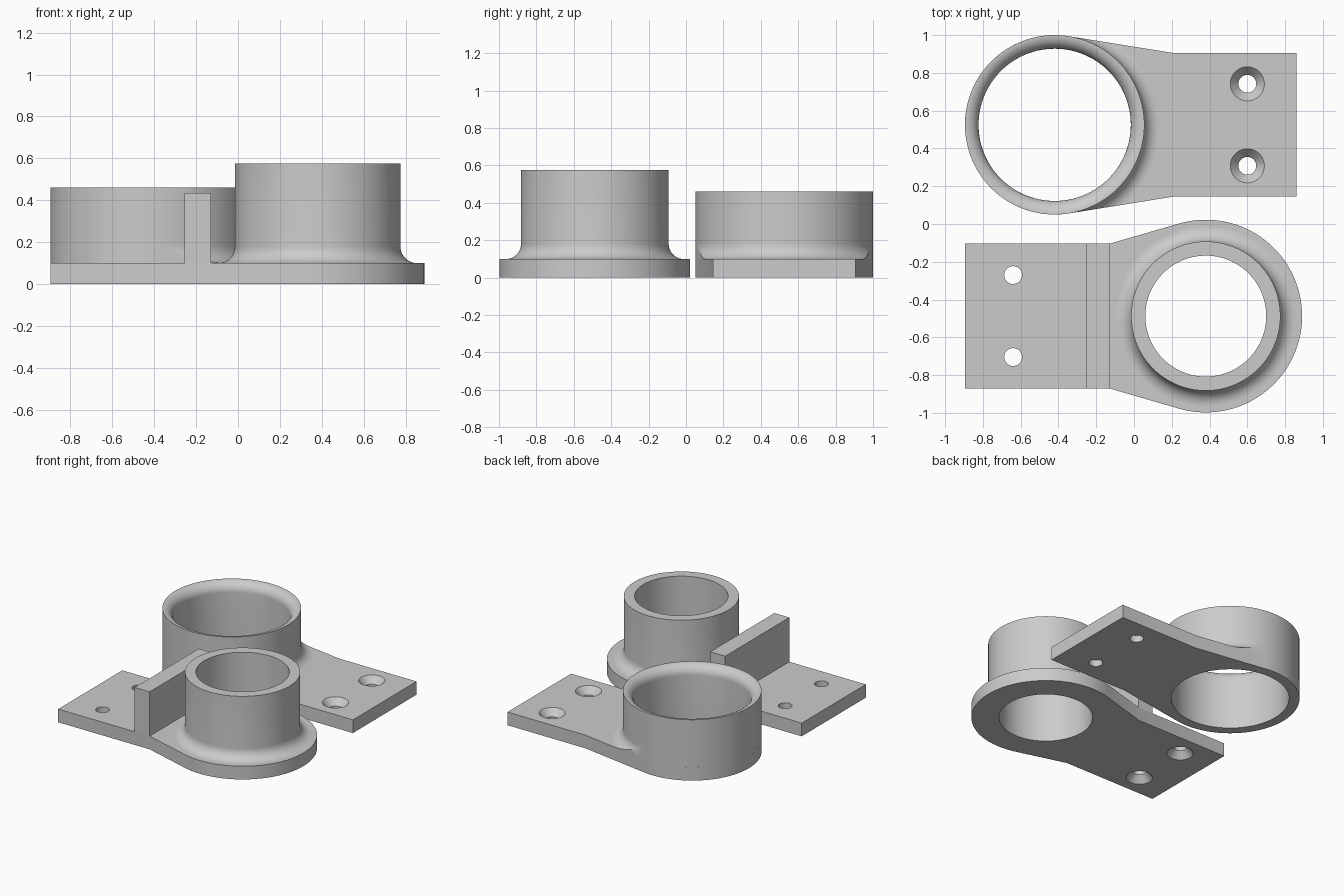
import bpy, bmesh, math
from mathutils import Matrix, Vector

SEG = 128
THICK = 0.10

cube = bpy.data.objects.get("Cube")
if cube:
    bpy.data.objects.remove(cube, do_unlink=True)

grey = bpy.data.materials.new("plain grey")
grey.use_nodes = True
colour = (0.6, 0.6, 0.6, 1)
grey.diffuse_color = colour
grey.node_tree.nodes["Principled BSDF"].inputs["Base Color"].default_value = colour


def finish(name, bm):
    bmesh.ops.recalc_face_normals(bm, faces=bm.faces)
    mesh = bpy.data.meshes.new(name)
    bm.to_mesh(mesh)
    bm.free()
    mesh.materials.append(grey)
    obj = bpy.data.objects.new(name, mesh)
    bpy.context.collection.objects.link(obj)
    return obj


def select(obj):
    bpy.ops.object.select_all(action='DESELECT')
    obj.select_set(True)
    bpy.context.view_layer.objects.active = obj


def smooth(obj):
    select(obj)
    bpy.ops.object.shade_smooth_by_angle(angle=math.radians(30))


def lathe(name, profile, centre):
    """Spin a closed (radius, height) profile around a vertical axis."""
    bm = bmesh.new()
    verts = [bm.verts.new((r, 0, z)) for r, z in profile]
    edges = [bm.edges.new((verts[i - 1], verts[i])) for i in range(len(verts))]
    bmesh.ops.spin(bm, geom=verts + edges, cent=(0, 0, 0), axis=(0, 0, 1),
                   angle=math.tau, steps=SEG)
    bmesh.ops.remove_doubles(bm, verts=bm.verts, dist=1e-5)
    bmesh.ops.translate(bm, verts=bm.verts, vec=(*centre, 0))
    return finish(name, bm)


def prism(name, outline, z0, z1):
    bm = bmesh.new()
    face = bm.faces.new([bm.verts.new((x, y, z0)) for x, y in outline])
    top = bmesh.ops.extrude_face_region(bm, geom=[face])["geom"]
    bmesh.ops.translate(bm, verts=[v for v in top if isinstance(v, bmesh.types.BMVert)],
                        vec=(0, 0, z1 - z0))
    return finish(name, bm)


def boolean(obj, tool, operation):
    mod = obj.modifiers.new("cut", 'BOOLEAN')
    mod.operation, mod.object, mod.solver = operation, tool, 'EXACT'
    select(obj)
    bpy.ops.object.modifier_apply(modifier=mod.name)
    bpy.data.objects.remove(tool, do_unlink=True)


def quarter(cr, cz, radius, start, end, steps=12):
    """Arc points in the (radius, height) plane, angles in degrees."""
    angles = [math.radians(start + (end - start) * i / steps) for i in range(steps + 1)]
    return [(cr + radius * math.cos(a), cz + radius * math.sin(a)) for a in angles]


def plate_outline(centre, side, radius, kink, end, half, arc=True):
    """Rectangle joined to a disc by tangent lines; side gives its direction in x."""
    cx, cy = centre
    a = math.atan2(half, kink) + math.acos(radius / math.hypot(kink, half))
    steps = 96 if arc else 1
    turn = [a + (math.tau - 2 * a) * i / steps for i in range(steps + 1)]
    pts = [(end, -half), (end, half), (kink, half)]
    pts += [(radius * math.cos(t), radius * math.sin(t)) for t in turn]
    pts.append((kink, -half))
    return [(cx + side * x, cy + y) for x, y in pts]


def mounting_plate(name, centre, shape, bore, hole_x, sink_up):
    plate = prism(name, plate_outline(centre, *shape), 0, THICK)
    cut = lathe("bore_cutter", [(0, -.1), (bore, -.1), (bore, .3), (0, .3)], centre)
    boolean(plate, cut, 'DIFFERENCE')
    # countersunk screw holes
    profile = [(0, -.02), (.047, -.02), (.047, .05), (.09, THICK), (.09, .12), (0, .12)]
    if not sink_up:
        profile = [(r, THICK - z) for r, z in profile]
    for s in (-1, 1):
        cut = lathe("screw_cutter", profile, (hole_x, centre[1] + s * .217))
        boolean(plate, cut, 'DIFFERENCE')
    smooth(plate)


# Socket half: wide ring with a rounded inner lip
c = (-.42, .525)
shape = (1, .475, .63, 1.28, .38)
mounting_plate("socket_plate", c, shape, .403, .60, True)
lip = quarter(.475, .46 - .072, .072, 180, 90)
smooth(lathe("socket_ring", [(.475, THICK)] + [(.403, THICK)] + lip, c))

# Fillet between ring and plate, kept inside the plate outline
fillet = lathe("socket_fillet",
               [(.46, THICK)] + quarter(.555, .18, .08, 270, 180) + [(.46, .18)], c)
boolean(fillet, prism("fillet_limit", plate_outline(c, *shape, arc=False), -.1, .4),
        'INTERSECT')
smooth(fillet)

# Spigot half: flanged disc, tube with a fillet at its foot
c = (.38, -.4875)
mounting_plate("spigot_plate", c, (-1, .51, .51, 1.275, .383), .32, -.64, False)
foot = quarter(.475, .18, .08, 270, 180)
smooth(lathe("spigot_tube", [(.32, THICK)] + foot + [(.395, .575), (.32, .575)], c))

# Stop rib across the spigot plate
y0, y1 = c[1] - .383, c[1] + .383
prism("stop_rib", [(-.255, y0), (-.13, y0), (-.13, y1), (-.255, y1)], THICK, .435)
